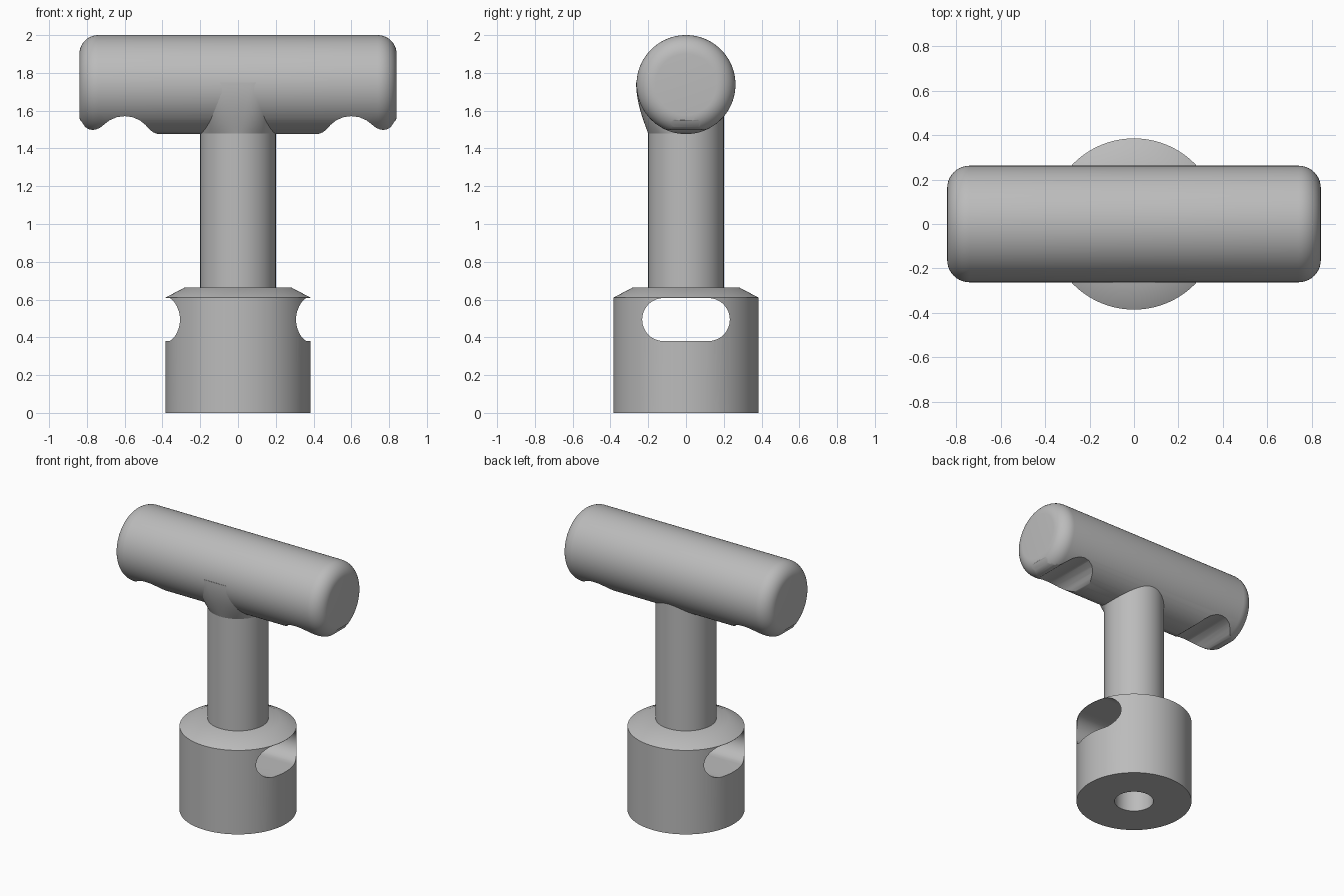
import bpy, bmesh, math

cube = bpy.data.objects.get("Cube")
if cube:
    bpy.data.objects.remove(cube, do_unlink=True)

grey = bpy.data.materials.new("plain grey")
grey.use_nodes = True
COLOUR = (0.5, 0.5, 0.5, 1)
grey.diffuse_color = COLOUR
grey.node_tree.nodes["Principled BSDF"].inputs["Base Color"].default_value = COLOUR


def make(name, rings):
    """Skin a stack of equally long point rings and cap both ends."""
    bm = bmesh.new()
    loops = [[bm.verts.new(p) for p in ring] for ring in rings]
    n = len(loops[0])
    for a, b in zip(loops, loops[1:]):
        for i in range(n):
            j = (i + 1) % n
            bm.faces.new((a[i], a[j], b[j], b[i]))
    bm.faces.new(loops[0][::-1])
    bm.faces.new(loops[-1])
    bmesh.ops.recalc_face_normals(bm, faces=bm.faces)
    mesh = bpy.data.meshes.new(name)
    bm.to_mesh(mesh)
    bm.free()
    mesh.materials.append(grey)
    obj = bpy.data.objects.new(name, mesh)
    bpy.context.collection.objects.link(obj)
    return obj


def lathe(name, profile, axis="z", height=0.0, sides=96):
    """Turn (radius, position) pairs around the z axis, or the x axis at a height."""
    rings = []
    for r, p in profile:
        ring = []
        for i in range(sides):
            a = math.tau * i / sides
            u, v = r * math.cos(a), r * math.sin(a)
            ring.append((u, v, p) if axis == "z" else (p, u, height + v))
        rings.append(ring)
    return make(name, rings)


def activate(obj):
    bpy.ops.object.select_all(action="DESELECT")
    obj.select_set(True)
    bpy.context.view_layer.objects.active = obj


def cut(obj, cutter):
    mod = obj.modifiers.new("cut", "BOOLEAN")
    mod.operation = "DIFFERENCE"
    mod.solver = "EXACT"
    mod.object = cutter
    activate(obj)
    bpy.ops.object.modifier_apply(modifier=mod.name)
    bpy.data.objects.remove(cutter, do_unlink=True)


def smooth(obj, angle=30):
    activate(obj)
    bpy.ops.object.shade_smooth_by_angle(angle=math.radians(angle))


# Base collar with a chamfered top, a cross slot and a hole underneath
base = lathe("base_collar", [(0.385, 0), (0.385, 0.61), (0.28, 0.665)])
slot = []
for side in (1, -1):
    for i in range(25):
        a = math.pi * i / 24 - side * math.pi / 2
        slot.append((side * 0.118 + 0.114 * math.cos(a), 0.494 + 0.114 * math.sin(a)))
cut(base, make("slot_cutter", [[(x, y, z) for y, z in slot] for x in (-0.6, 0.6)]))
cut(base, lathe("hole_cutter", [(0.13, -0.1), (0.13, 0.45)], sides=64))
smooth(base)

# Post
smooth(lathe("post", [(0.2, 0.64), (0.2, 1.7)]))

# Crossbar handle with rounded ends
R, HALF, ROUND, MID = 0.262, 0.84, 0.1, 1.738
end = [(R - ROUND + ROUND * math.cos(a), HALF - ROUND + ROUND * math.sin(a))
       for a in [math.pi / 2 * i / 10 for i in range(11)]]
handle = lathe("handle", [(r, -x) for r, x in reversed(end)] + end, "x", MID)

# Finger grooves under both ends, with softened lips
groove = [(0.40, 1.474), (0.43, 1.478), (0.45, 1.486), (0.47, 1.502), (0.49, 1.525),
          (0.52, 1.549), (0.56, 1.566), (0.60, 1.571), (0.64, 1.566), (0.68, 1.549),
          (0.71, 1.526), (0.73, 1.510), (0.75, 1.501), (0.77, 1.498), (0.79, 1.502),
          (0.81, 1.514), (0.83, 1.545), (0.9, 1.6), (0.9, 1.4), (0.40, 1.4)]
for side in (1, -1):
    cut(handle, make("groove_cutter",
                     [[(side * x, y, z) for x, z in groove] for y in (-0.5, 0.5)]))
smooth(handle, 35)

# Front blend that swells from the round post into the handle
rings = []
for k in range(13):
    t = k / 12
    depth = 0.2 + 0.064 * math.sin(t * math.pi / 2)
    power = 2 / (2 + 2.5 * t)
    ring = []
    for i in range(41):
        a = math.pi * i / 40
        ring.append((math.copysign(0.2 * abs(math.cos(a)) ** power, math.cos(a)),
                     -depth * abs(math.sin(a)) ** power, 1.478 + 0.27 * t))
    rings.append(ring)
smooth(make("front_blend", rings))
